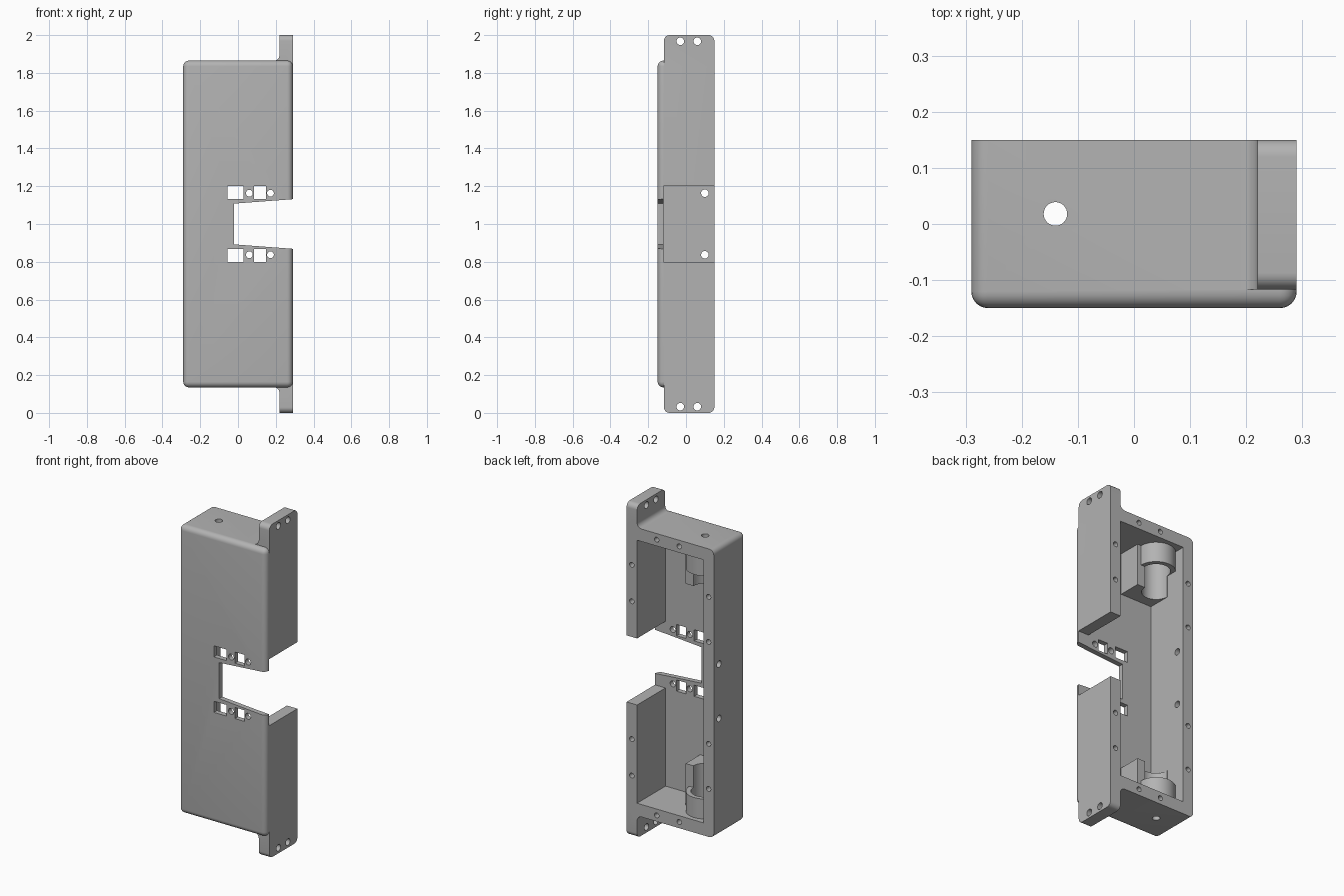
import bpy, bmesh, math

if "Cube" in bpy.data.objects:
    bpy.data.objects.remove(bpy.data.objects["Cube"], do_unlink=True)

grey = bpy.data.materials.new("plain grey")
grey.use_nodes = True
grey.diffuse_color = (0.45, 0.45, 0.45, 1)
bsdf = next(n for n in grey.node_tree.nodes if n.type == 'BSDF_PRINCIPLED')
bsdf.inputs["Base Color"].default_value = grey.diffuse_color


def finish(name, bm):
    bmesh.ops.recalc_face_normals(bm, faces=bm.faces)
    mesh = bpy.data.meshes.new(name)
    bm.to_mesh(mesh)
    bm.free()
    obj = bpy.data.objects.new(name, mesh)
    mesh.materials.append(grey)
    bpy.context.collection.objects.link(obj)
    return obj


def prism(name, points, axis, lo, hi):
    """Extrude a 2D outline along an axis; points use the other two axes in order."""
    def place(p, d):
        c = list(p)
        c.insert("XYZ".index(axis), d)
        return c
    bm = bmesh.new()
    a = [bm.verts.new(place(p, lo)) for p in points]
    b = [bm.verts.new(place(p, hi)) for p in points]
    bm.faces.new(a)
    bm.faces.new(b)
    for i in range(len(a)):
        j = (i + 1) % len(a)
        bm.faces.new((a[i], a[j], b[j], b[i]))
    return finish(name, bm)


def arc(u, v, r, start, end, steps=8):
    return [(u + r * math.cos(math.radians(start + (end - start) * i / steps)),
             v + r * math.sin(math.radians(start + (end - start) * i / steps)))
            for i in range(steps + 1)]


def circle(u, v, r, steps=32):
    return arc(u, v, r, 0, 360, steps)[:-1]


def rect(u0, v0, u1, v1):
    return [(u0, v0), (u1, v0), (u1, v1), (u0, v1)]


def combine(target, tool, operation):
    mod = target.modifiers.new("combine", 'BOOLEAN')
    mod.operation = operation
    mod.solver = 'EXACT'
    mod.object = tool
    bpy.context.view_layer.objects.active = target
    bpy.ops.object.modifier_apply(modifier=mod.name)
    bpy.data.objects.remove(tool, do_unlink=True)


def add(tool):
    combine(casing, tool, 'UNION')


def cut(points, axis, lo, hi):
    combine(casing, prism("cutter", points, axis, lo, hi), 'DIFFERENCE')


# Main casing: box rounded everywhere except around the open back
casing = prism("casing", rect(-0.29, 0.135, 0.29, 1.865), 'Y', -0.15, 0.15)
bm = bmesh.new()
bm.from_mesh(casing.data)
edges = [e for e in bm.edges if any(v.co.y < 0 for v in e.verts)]
bmesh.ops.bevel(bm, geom=edges, offset=0.03, segments=6, profile=0.5, affect='EDGES')
bm.to_mesh(casing.data)
bm.free()

# Mounting plate with rounded corners and fillets at its foot
r = 0.03
y0, y1 = -0.117, 0.15
plate = (arc(y0 + r, r, r, 180, 270) + arc(y1 - r, r, r, 270, 360)
         + arc(y1 - r, 2 - r, r, 0, 90) + arc(y0 + r, 2 - r, r, 90, 180))
add(prism("mounting_plate", plate, 'X', 0.22, 0.29))
for s in (-1, 1):
    foot = [(x, 1 + s * z) for x, z in
            arc(0.19, 0.895, r, 270, 360) + [(0.25, 0.895), (0.25, 0.84), (0.19, 0.84)]]
    add(prism("fillet", foot, 'Y', y0, y1))

# Hollow interior
cut(rect(-0.22, 0.21, 0.22, 1.79), 'Y', -0.12, 0.2)

# Cylindrical holders at both ends
cx, cy = -0.14, 0.018
for s in (-1, 1):
    def z(d):
        return 1 + s * d
    add(prism("holder_block", rect(-0.25, -0.135, -0.01, cy), 'Z', z(0.54), z(0.82)))
    add(prism("holder_ring", circle(cx, cy, 0.105, 48), 'Z', z(0.67), z(0.815)))
    cut(circle(cx, cy, 0.078, 48), 'Z', z(0.4), z(0.775))
    cut(circle(cx, cy, 0.021), 'Z', z(0.7), z(0.9))

# Side wall gap and tapered front slot
cut(rect(-0.119, 0.8, 0.2, 1.2), 'X', 0.15, 0.35)
cut([(-0.02, 0.892), (0.3, 0.868), (0.3, 1.132), (-0.02, 1.108)], 'Y', -0.2, -0.05)

# Holes mirrored above and below the middle
for s in (-1, 1):
    for x0, x1 in ((-0.055, 0.03), (0.085, 0.147)):
        cut(rect(x0, 1 + s * 0.133, x1, 1 + s * 0.2), 'Y', -0.2, -0.05)
    for x in (0.06, 0.172):
        cut(circle(x, 1 + s * 0.163, 0.018, 24), 'Y', -0.2, -0.05)
    for y in (-0.03, 0.06):
        cut(circle(y, 1 + s * 0.967, 0.02, 24), 'X', 0.15, 0.35)
    cut(circle(0.1, 1 + s * 0.163, 0.02, 24), 'X', -0.35, -0.15)
    # Blind screw holes in the rear rim
    for x, d in ((0.255, 0.633), (0.255, 0.414), (-0.255, 0.577), (-0.255, 0.306),
                 (0.09, 0.828), (-0.06, 0.828)):
        cut(circle(x, 1 + s * d, 0.015, 16), 'Y', 0.08, 0.2)

bpy.ops.object.select_all(action='DESELECT')
casing.select_set(True)
bpy.context.view_layer.objects.active = casing
bpy.ops.object.shade_smooth_by_angle(angle=math.radians(30))
